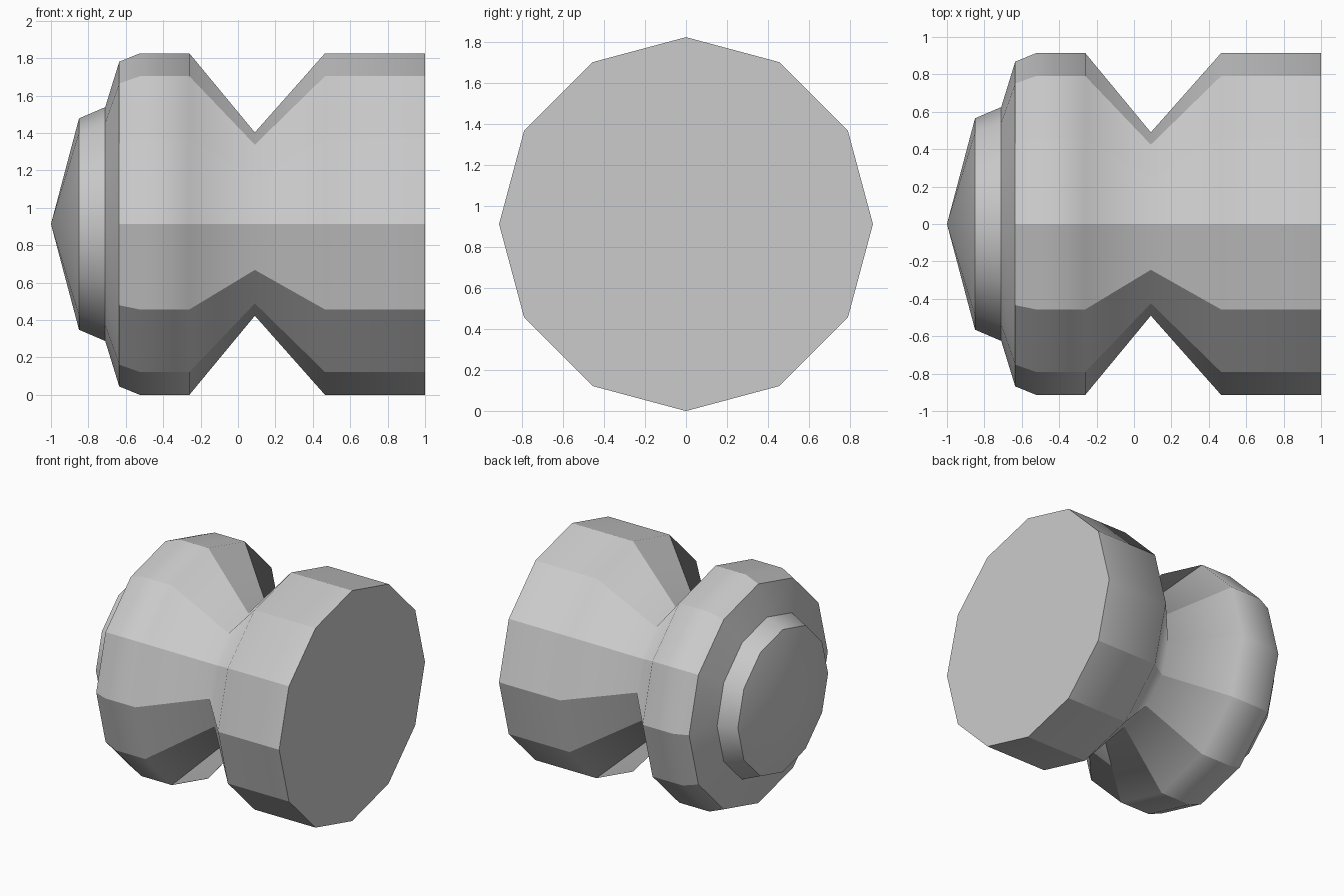
import bpy, bmesh, math

if "Cube" in bpy.data.objects:
    bpy.data.objects.remove(bpy.data.objects["Cube"])

SIDES = 12
AXIS_Z = 0.913

# Profile along x: (x, radius), from behind the nose tip to the flat end
profile = [(-0.85, 0.565), (-0.71, 0.625), (-0.635, 0.868), (-0.525, 0.913),
           (-0.26, 0.913), (0.09, 0.49), (0.465, 0.913), (1.0, 0.913)]
SHARP_RINGS = {0, 1, 2, 7}     # crisp rims; the other rings blend along x
FACETED_FROM = 2               # body facets are crisp from this ring on

bm = bmesh.new()


def ring(x, r):
    angles = [2 * math.pi * i / SIDES for i in range(SIDES)]
    return [bm.verts.new((x, r * math.cos(a), AXIS_Z + r * math.sin(a))) for a in angles]


rings = [ring(x, r) for x, r in profile]
tip = bm.verts.new((-1.0, 0, AXIS_Z))

# Shallow nose cone, turned body and flat end
for i in range(SIDES):
    j = (i + 1) % SIDES
    bm.faces.new((tip, rings[0][i], rings[0][j]))
    for a, b in zip(rings, rings[1:]):
        bm.faces.new((a[i], b[i], b[j], a[j]))
bm.faces.new(rings[-1])
bmesh.ops.recalc_face_normals(bm, faces=bm.faces[:])

# Smooth shading with crisp rims and crisp facet edges
for f in bm.faces:
    f.smooth = True
for k, r in enumerate(rings):
    for i in range(SIDES):
        if k in SHARP_RINGS:
            bm.edges.get((r[i], r[(i + 1) % SIDES])).smooth = False
        if FACETED_FROM <= k < len(rings) - 1:
            bm.edges.get((r[i], rings[k + 1][i])).smooth = False

mesh = bpy.data.meshes.new("grooved_knob")
bm.to_mesh(mesh)
bm.free()
knob = bpy.data.objects.new("grooved_knob", mesh)
bpy.context.collection.objects.link(knob)
